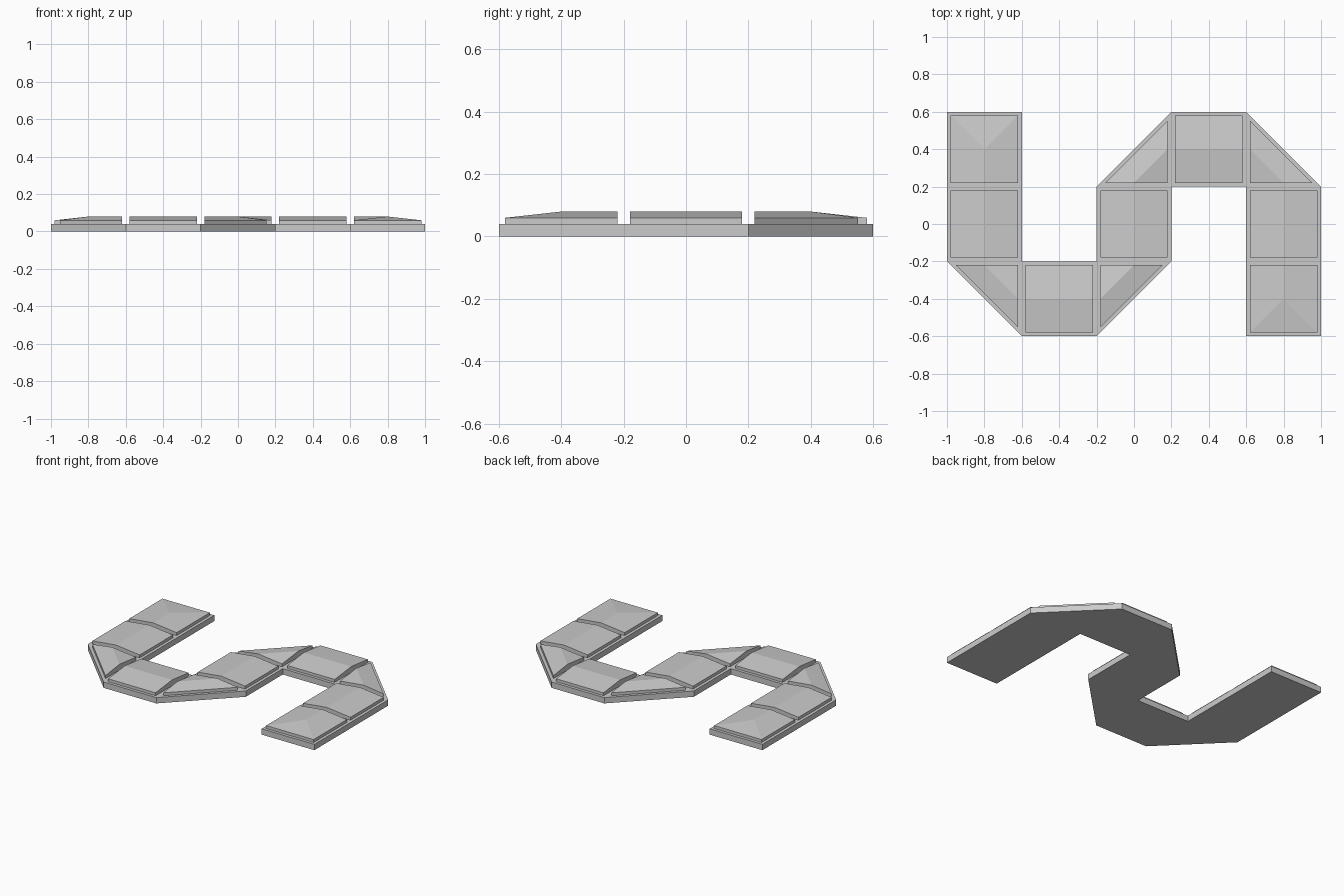
import bpy, bmesh
from math import radians

if "Cube" in bpy.data.objects:
    bpy.data.objects.remove(bpy.data.objects["Cube"])

BASE, EAVE, RIDGE = 0.04, 0.06, 0.08


def make_object(name, bm):
    bmesh.ops.recalc_face_normals(bm, faces=bm.faces)
    mesh = bpy.data.meshes.new(name)
    bm.to_mesh(mesh)
    bm.free()
    obj = bpy.data.objects.new(name, mesh)
    bpy.context.collection.objects.link(obj)
    return obj


def make_plate(name, rim, top_faces, loc, turn, apex=None):
    """Raised plate: rim points (x, y, z), walls down to the base, sloped top."""
    bm = bmesh.new()
    top = [bm.verts.new(p) for p in rim]
    low = [bm.verts.new((x, y, BASE)) for x, y, z in rim]
    n = len(rim)
    for i in range(n):
        j = (i + 1) % n
        bm.faces.new((low[i], low[j], top[j], top[i]))
    bm.faces.new(low[::-1])
    if apex:
        top.append(bm.verts.new(apex))
    for f in top_faces:
        bm.faces.new([top[i] for i in f])
    obj = make_object(name, bm)
    obj.location = (*loc, 0)
    obj.rotation_euler.z = radians(turn)


# Winding base slab
half = [(-1, .6), (-1, -.2), (-.6, -.6), (-.2, -.6), (.2, -.2), (.2, .2), (.6, .2), (.6, -.6)]
outline = half + [(-x, -y) for x, y in half]
bm = bmesh.new()
slab = bm.faces.new([bm.verts.new((x, y, 0)) for x, y in outline])
ext = bmesh.ops.extrude_face_region(bm, geom=[slab], use_keep_orig=True)
bmesh.ops.translate(bm, vec=(0, 0, BASE),
                    verts=[v for v in ext["geom"] if isinstance(v, bmesh.types.BMVert)])
make_object("base_slab", bm)

# Plate shapes, centred on their tile
s, d = 0.18, 0.152
straight = ([(-s, -s, EAVE), (0, -s, RIDGE), (s, -s, EAVE),
             (s, s, EAVE), (0, s, RIDGE), (-s, s, EAVE)],
            [(0, 1, 4, 5), (1, 2, 3, 4)])
corner = ([(-d, s, EAVE), (s, -d, EAVE), (s, 0, RIDGE), (s, s, EAVE), (0, s, RIDGE)],
          [(0, 1, 2, 4), (2, 3, 4)])
end = ([(-s, -s, EAVE), (0, -s, RIDGE), (s, -s, EAVE), (s, s, EAVE), (-s, s, EAVE)],
       [(0, 1, 5, 4), (1, 2, 3, 5), (3, 4, 5)])

# Half of the path, repeated by a half turn about the centre
for side, sg, turn in (("left", 1, 0), ("right", -1, 180)):
    make_plate(f"{side}_end_plate", *end, (-.8 * sg, .4 * sg), turn, apex=(0, 0, RIDGE))
    make_plate(f"{side}_straight_plate", *straight, (-.8 * sg, 0), turn)
    make_plate(f"{side}_outer_corner_plate", *corner, (-.8 * sg, -.4 * sg), turn)
    make_plate(f"{side}_cross_plate", *straight, (-.4 * sg, -.4 * sg), turn + 90)
    make_plate(f"{side}_inner_corner_plate", *corner, (0, -.4 * sg), turn + 90)

# Centre plate
make_plate("centre_plate", *straight, (0, 0), 0)
